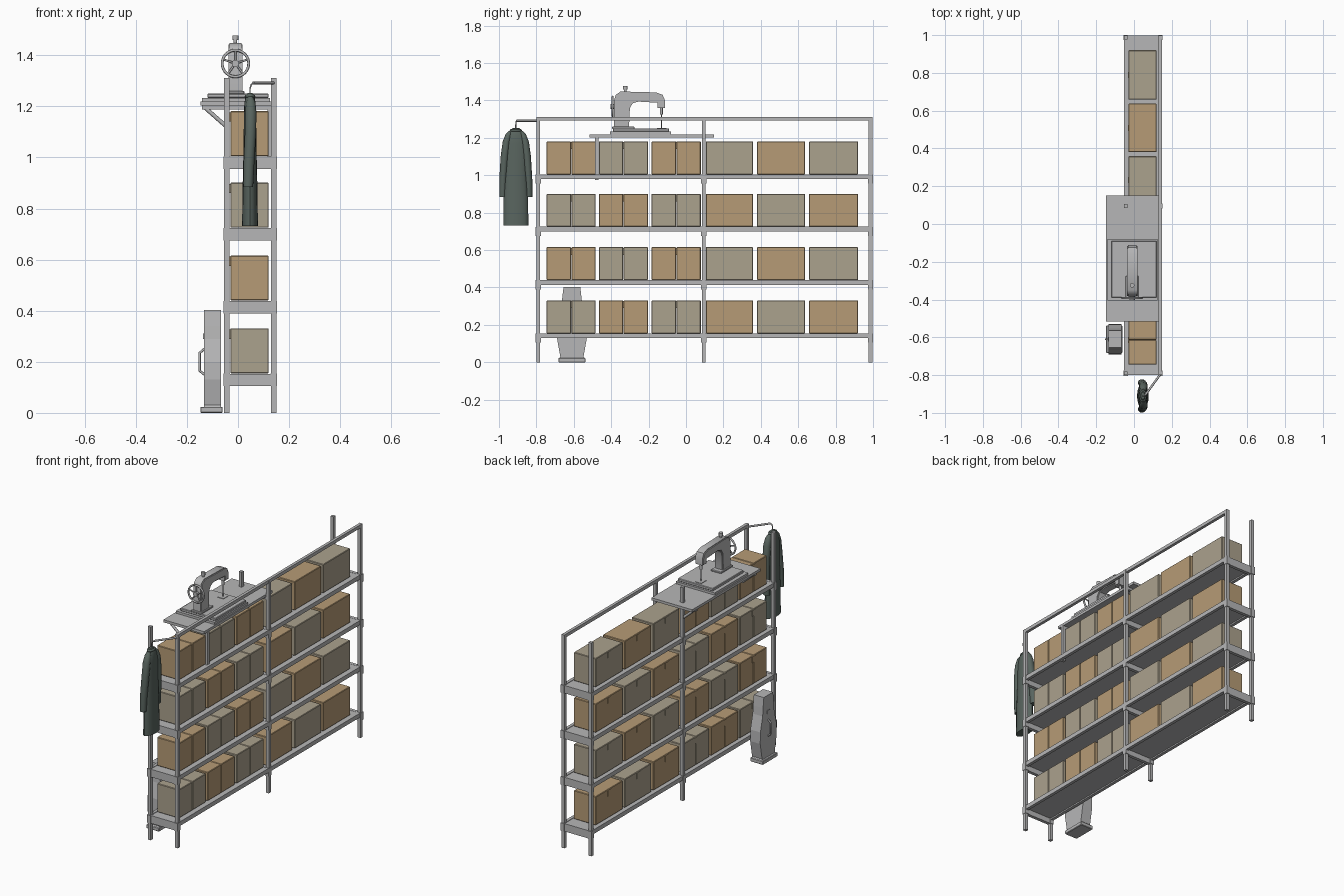
import bpy, bmesh, math
from mathutils import Vector

if "Cube" in bpy.data.objects:
    bpy.data.objects.remove(bpy.data.objects["Cube"])


def material(name, rgb):
    m = bpy.data.materials.new(name)
    m.use_nodes = True
    col = (*rgb, 1)
    m.diffuse_color = col
    m.node_tree.nodes["Principled BSDF"].inputs["Base Color"].default_value = col
    return m


STEEL = material("grey steel", (0.47, 0.47, 0.475))
TAN = material("tan cardboard", (0.47, 0.33, 0.18))
BEIGE = material("beige cardboard", (0.41, 0.36, 0.27))
CLOTH = material("dark green cloth", (0.10, 0.13, 0.115))


def finish(name, bm, mat, smooth=False):
    bmesh.ops.recalc_face_normals(bm, faces=bm.faces)
    mesh = bpy.data.meshes.new(name)
    bm.to_mesh(mesh)
    bm.free()
    mesh.materials.append(mat)
    ob = bpy.data.objects.new(name, mesh)
    bpy.context.collection.objects.link(ob)
    if smooth:
        bpy.ops.object.select_all(action="DESELECT")
        ob.select_set(True)
        bpy.context.view_layer.objects.active = ob
        bpy.ops.object.shade_smooth_by_angle(angle=math.radians(40))
    return ob


def box(name, xs, ys, zs, mat=STEEL, bevel=0):
    bm = bmesh.new()
    bmesh.ops.create_cube(bm, size=1)
    for v in bm.verts:
        v.co = [r[0] + (c + 0.5) * (r[1] - r[0]) for c, r in zip(v.co, (xs, ys, zs))]
    if bevel:
        bmesh.ops.bevel(bm, geom=bm.edges[:], offset=bevel, segments=1, affect="EDGES")
    return finish(name, bm, mat)


def around(c, half):
    return (c - half, c + half)


def slab(name, profile, xs, bevel=0):
    """Extrude a (y, z) outline along x."""
    bm = bmesh.new()
    face = bm.faces.new([bm.verts.new((xs[0], y, z)) for y, z in profile])
    out = bmesh.ops.extrude_face_region(bm, geom=[face])
    verts = [e for e in out["geom"] if isinstance(e, bmesh.types.BMVert)]
    bmesh.ops.translate(bm, verts=verts, vec=(xs[1] - xs[0], 0, 0))
    if bevel:
        rim = [e for e in bm.edges if abs(e.verts[0].co.x - e.verts[1].co.x) < 1e-6]
        bmesh.ops.bevel(bm, geom=rim, offset=bevel, segments=2, affect="EDGES")
    return finish(name, bm, STEEL, bevel > 0)


def rod(name, points, radius, mat=STEEL, cyclic=False, sides=2):
    cu = bpy.data.curves.new(name, "CURVE")
    cu.dimensions = "3D"
    cu.bevel_depth = radius
    cu.bevel_resolution = sides
    cu.use_fill_caps = True
    sp = cu.splines.new("POLY")
    sp.points.add(len(points) - 1)
    for p, co in zip(sp.points, points):
        p.co = (*co, 1)
    sp.use_cyclic_u = cyclic
    cu.materials.append(mat)
    ob = bpy.data.objects.new(name, cu)
    bpy.context.collection.objects.link(ob)


def cylinder(name, centre, radius, depth, axis="Z", top=None):
    bm = bmesh.new()
    bmesh.ops.create_cone(bm, cap_ends=True, segments=20, radius1=radius,
                          radius2=radius if top is None else top, depth=depth)
    rot = Vector((0, 0, 1)).rotation_difference(Vector((0, 1, 0) if axis == "Y" else (0, 0, 1)))
    for v in bm.verts:
        v.co = rot @ v.co + Vector(centre)
    finish(name, bm, STEEL, True)


def loft(name, rings, segments=16):
    """Skin elliptical rings (x, y, z, half x, half y)."""
    bm = bmesh.new()
    loops = []
    for x, y, z, a, b in rings:
        angles = [math.tau * i / segments for i in range(segments)]
        loops.append([bm.verts.new((x + a * math.cos(t), y + b * math.sin(t), z)) for t in angles])
    for lo, hi in zip(loops, loops[1:]):
        for i in range(segments):
            j = (i + 1) % segments
            bm.faces.new((lo[i], lo[j], hi[j], hi[i]))
    bm.faces.new(loops[0])
    bm.faces.new(loops[-1])
    return finish(name, bm, CLOTH, True)


# Shelving frame
POSTS_Y, POSTS_X = (-0.79, 0.095, 0.987), (-0.044, 0.14)
DECKS = (0.155, 0.44, 0.725, 1.005)
for y in POSTS_Y:
    for x in POSTS_X:
        box("post", around(x, 0.01), around(y, 0.01), (0, 1.312))
        for z in DECKS:
            box("post_collar", around(x, 0.012), around(y, 0.014), (z - 0.05, z - 0.001))
    for z in DECKS:
        box("cross_beam", POSTS_X, around(y, 0.01), (z - 0.05, z - 0.002))
for z in DECKS:
    box("shelf_panel", (-0.045, 0.141), (-0.79, 0.987), (z - 0.018, z - 0.003))
    for x in POSTS_X:
        box("shelf_rail", around(x, 0.0095), (-0.797, 0.997), (z - 0.026, z))
box("top_rail", around(0.14, 0.009), (-0.797, 0.997), (1.292, 1.312))

# Cardboard boxes in alternating colours
SPANS = ((-0.745, -0.483), (-0.466, -0.203), (-0.184, 0.079),
         (0.106, 0.359), (0.38, 0.637), (0.658, 0.92))
for row, z in enumerate(DECKS):
    for col, (y0, y1) in enumerate(SPANS):
        mat = BEIGE if (row + col) % 2 == 0 else TAN
        mid = (y0 + y1) / 2
        halves = ((y0, mid - 0.001), (mid + 0.001, y1)) if col < 3 else ((y0, y1),)
        for span in halves:
            box("cardboard_box", (-0.03, 0.12), span, (z, z + 0.176), mat, 0.003)
        box("box_tape", (-0.033, -0.029), around(mid, 0.015), (z + 0.135, z + 0.172), mat)

# Work table on the shelf frame
box("table_top", (-0.147, 0.13), (-0.515, 0.15), (1.203, 1.219))
for y in (-0.477, 0.095):
    box("table_bearer", (-0.14, 0.13), around(y, 0.009), (1.188, 1.203))
    rod("table_brace", [(-0.135, y, 1.2), (-0.05, y, 1.125)], 0.008)
box("table_leg", around(0.125, 0.009), around(-0.477, 0.009), (0.975, 1.205))
box("machine_tray", (-0.14, 0.125), (-0.405, -0.08), (1.219, 1.233))
box("machine_bed", (-0.12, 0.12), (-0.39, -0.09), (1.233, 1.25), bevel=0.003)

# Sewing machine
slab("machine_body", [
    (-0.385, 1.25), (-0.385, 1.40), (-0.375, 1.43), (-0.35, 1.448), (-0.16, 1.443),
    (-0.125, 1.43), (-0.112, 1.40), (-0.112, 1.36), (-0.152, 1.36), (-0.152, 1.388),
    (-0.255, 1.394), (-0.285, 1.385), (-0.30, 1.36), (-0.305, 1.25)], (-0.038, 0.018), 0.005)
box("pillar_foot", (-0.045, 0.025), (-0.395, -0.275), (1.248, 1.26), bevel=0.003)
cylinder("needle_bar", (-0.01, -0.132, 1.345), 0.008, 0.04)
rod("needle", [(-0.01, -0.132, 1.25), (-0.01, -0.132, 1.35)], 0.0025)
box("needle_plate", (-0.03, 0.01), (-0.155, -0.105), (1.25, 1.253))
cylinder("top_knob_stem", (-0.01, -0.325, 1.455), 0.007, 0.03)
cylinder("top_knob", (-0.01, -0.325, 1.468), 0.012, 0.018)
WHEEL = Vector((-0.01, -0.392, 1.368))
rim = [WHEEL + 0.052 * Vector((math.cos(t), 0, math.sin(t)))
       for t in (math.tau * i / 32 for i in range(32))]
rod("handwheel_rim", rim, 0.0055, cyclic=True)
cylinder("handwheel_hub", WHEEL, 0.014, 0.022, "Y")
for i in range(5):
    t = math.tau * i / 5 + math.pi / 2
    rod("handwheel_spoke", [WHEEL, WHEEL + 0.05 * Vector((math.cos(t), 0, math.sin(t)))], 0.004)

# Standing cabinet with a carrying handle
FOOT_Y = -0.61
sides = [(0.07, 0.02), (0.062, 0.03), (0.08, 0.13), (0.078, 0.2),
         (0.056, 0.29), (0.052, 0.34), (0.045, 0.402)]
outline = [(FOOT_Y + w, z) for w, z in sides] + [(FOOT_Y - w, z) for w, z in reversed(sides)]
slab("cabinet_body", outline, (-0.134, -0.066))
box("cabinet_base", (-0.147, -0.06), around(FOOT_Y, 0.072), (0, 0.024), bevel=0.003)
rod("cabinet_handle", [(-0.132, FOOT_Y, 0.25), (-0.15, FOOT_Y, 0.235),
                       (-0.15, FOOT_Y, 0.165), (-0.132, FOOT_Y, 0.15)], 0.005)
box("cabinet_latch", (-0.137, -0.13), around(FOOT_Y, 0.012), (0.29, 0.31))

# Hanging arm, hook and coat
COAT = Vector((0.047, -0.91, 0))
rod("hanging_arm", [(0.14, -0.795, 1.292), (0.06, -0.905, 1.292)], 0.006)
rod("coat_hook", [(0.065, -0.9, 1.292), (0.053, -0.91, 1.287), (0.047, -0.91, 1.27),
                  (0.047, -0.91, 1.235)], 0.003)
loft("coat_body", [(COAT.x, COAT.y, z, a, b) for z, a, b in (
    (0.732, 0.031, 0.067), (0.88, 0.029, 0.066), (1.05, 0.025, 0.058),
    (1.17, 0.024, 0.06), (1.215, 0.022, 0.05), (1.242, 0.016, 0.028), (1.252, 0.01, 0.018))])
for side in (-1, 1):
    loft("coat_sleeve", [(x, COAT.y + side * off, z, a, b) for x, off, z, a, b in (
        (0.04, 0.07, 0.885, 0.019, 0.018), (0.043, 0.068, 0.98, 0.021, 0.02),
        (0.049, 0.06, 1.1, 0.022, 0.021), (0.05, 0.05, 1.18, 0.022, 0.02),
        (0.05, 0.038, 1.22, 0.017, 0.016), (0.049, 0.028, 1.238, 0.008, 0.008))])
rod("coat_collar", [COAT + Vector((0.014 * math.cos(t), 0.026 * math.sin(t), 1.24))
                    for t in (math.tau * i / 16 for i in range(16))], 0.007, CLOTH, True)
